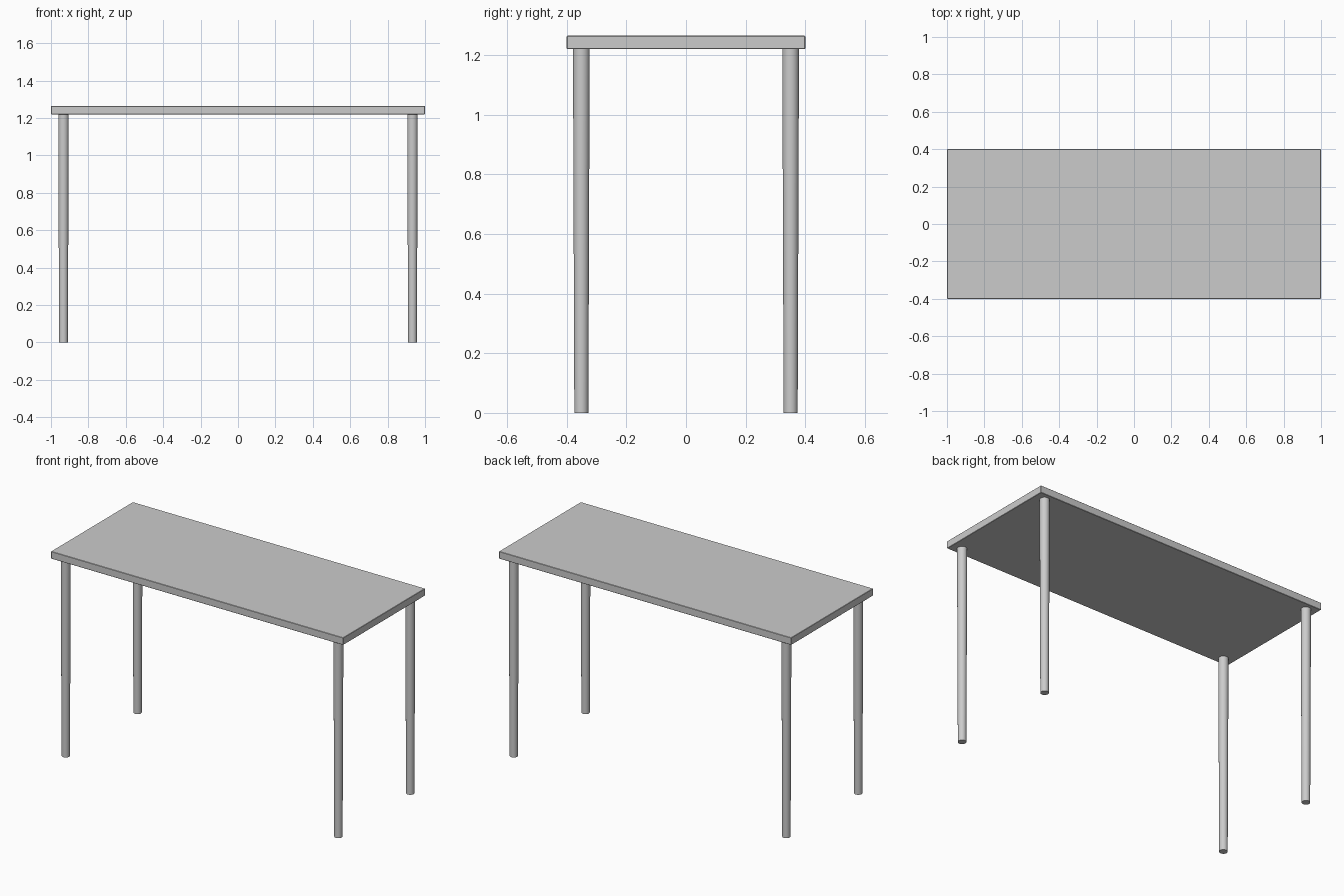
import bpy
import math

cube = bpy.data.objects.get("Cube")
if cube:
    bpy.data.objects.remove(cube, do_unlink=True)

TOP_Z, UNDER_Z = 1.265, 1.22
LEG_X, LEG_Y = 0.933, 0.351

grey = bpy.data.materials.new("light_grey")
grey.use_nodes = True
colour = (0.6, 0.6, 0.6, 1)
grey.diffuse_color = colour
grey.node_tree.nodes["Principled BSDF"].inputs["Base Color"].default_value = colour


def finish(name):
    obj = bpy.context.object
    obj.name = name
    obj.data.materials.append(grey)
    return obj


# Tabletop: thin slab with slightly eased edges
bpy.ops.mesh.primitive_cube_add(size=1, location=(0, 0, (TOP_Z + UNDER_Z) / 2))
top = finish("tabletop")
top.scale = (2, 0.8, TOP_Z - UNDER_Z)
bpy.ops.object.transform_apply(location=False, rotation=False, scale=True)
bevel = top.modifiers.new("eased_edges", "BEVEL")
bevel.width = 0.002
bevel.segments = 1

# Legs: round, tapering gently to the floor
for side, sx in (("left", 1), ("right", -1)):
    for end, sy in (("front", -1), ("back", 1)):
        bpy.ops.mesh.primitive_cone_add(
            vertices=32, radius1=0.0235, radius2=0.028, depth=UNDER_Z,
            location=(sx * LEG_X, sy * LEG_Y, UNDER_Z / 2))
        finish(f"{end}_{side}_leg")
        bpy.ops.object.shade_smooth_by_angle(angle=math.radians(30))
